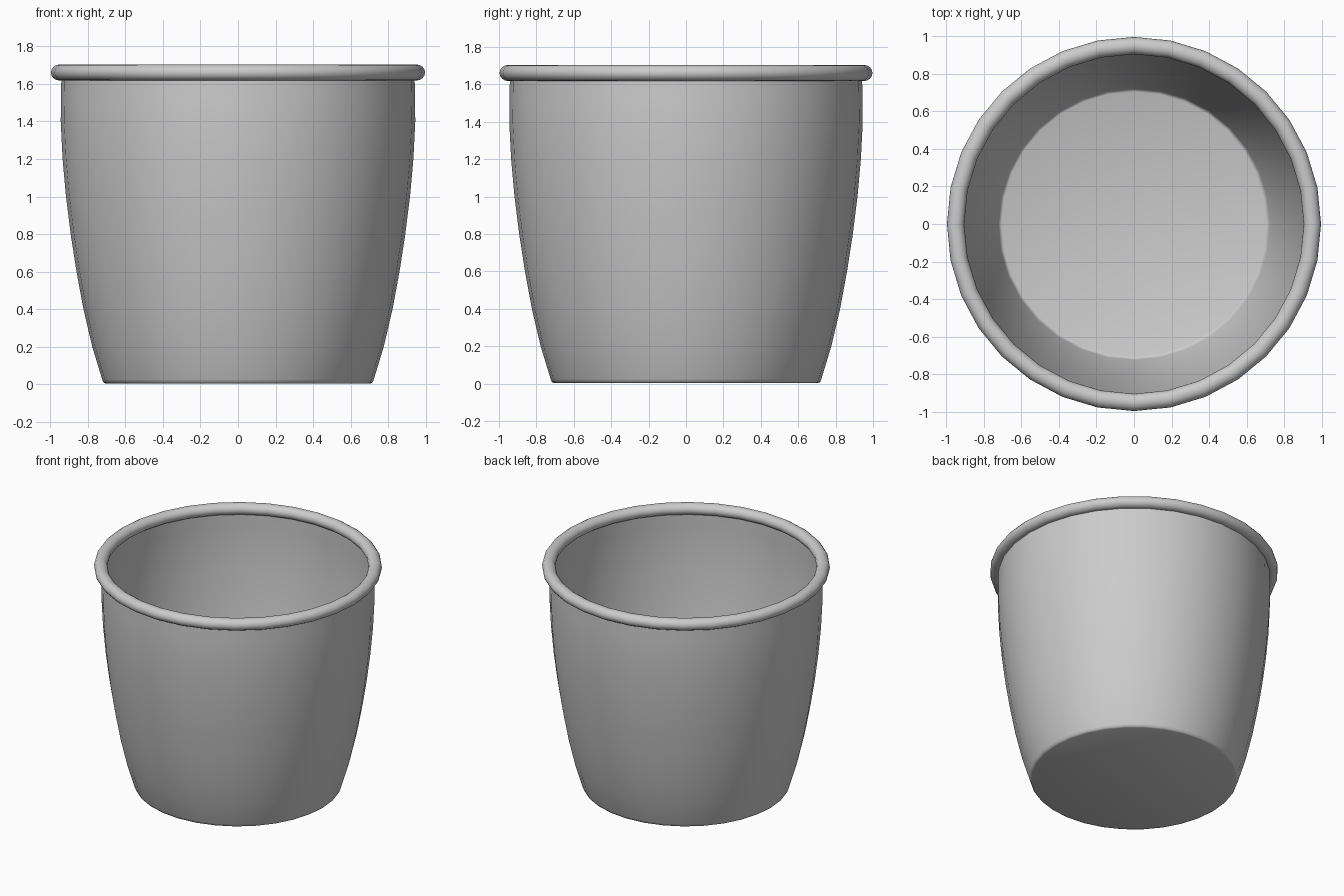
import bpy, bmesh
from math import pi, cos, sin

if "Cube" in bpy.data.objects:
    bpy.data.objects.remove(bpy.data.objects["Cube"])

SIDES = 32


def lathe(name, profile, closed=False):
    """Revolve (radius, z) points around the z axis; radius 0 becomes a pole."""
    bm = bmesh.new()
    rings = []
    for r, z in profile:
        if r == 0:
            rings.append([bm.verts.new((0, 0, z))] * SIDES)
        else:
            rings.append([bm.verts.new((r * cos(2 * pi * i / SIDES),
                                        r * sin(2 * pi * i / SIDES), z))
                          for i in range(SIDES)])
    pairs = list(zip(rings, rings[1:]))
    if closed:
        pairs.append((rings[-1], rings[0]))
    for a, b in pairs:
        for i in range(SIDES):
            j = (i + 1) % SIDES
            quad = list(dict.fromkeys((a[i], a[j], b[j], b[i])))
            bm.faces.new(quad)
    bmesh.ops.recalc_face_normals(bm, faces=bm.faces)
    mesh = bpy.data.meshes.new(name)
    bm.to_mesh(mesh)
    bm.free()
    obj = bpy.data.objects.new(name, mesh)
    bpy.context.collection.objects.link(obj)
    bpy.ops.object.select_all(action='DESELECT')
    obj.select_set(True)
    bpy.context.view_layer.objects.active = obj
    bpy.ops.object.shade_smooth_by_angle(angle=pi / 3)
    return obj


# Thin bowed wall with a flat floor
lathe("pot_body", [
    (0, 0.003), (0.705, 0.003), (0.717, 0.008), (0.724, 0.025),
    (0.777, 0.2), (0.824, 0.4), (0.861, 0.6), (0.892, 0.8), (0.917, 1.0),
    (0.935, 1.2), (0.945, 1.4), (0.944, 1.52), (0.941, 1.66)])

# Rolled round rim
lathe("rim", [(0.951 + 0.046 * cos(2 * pi * k / 16),
               1.661 + 0.043 * sin(2 * pi * k / 16)) for k in range(16)],
      closed=True)
